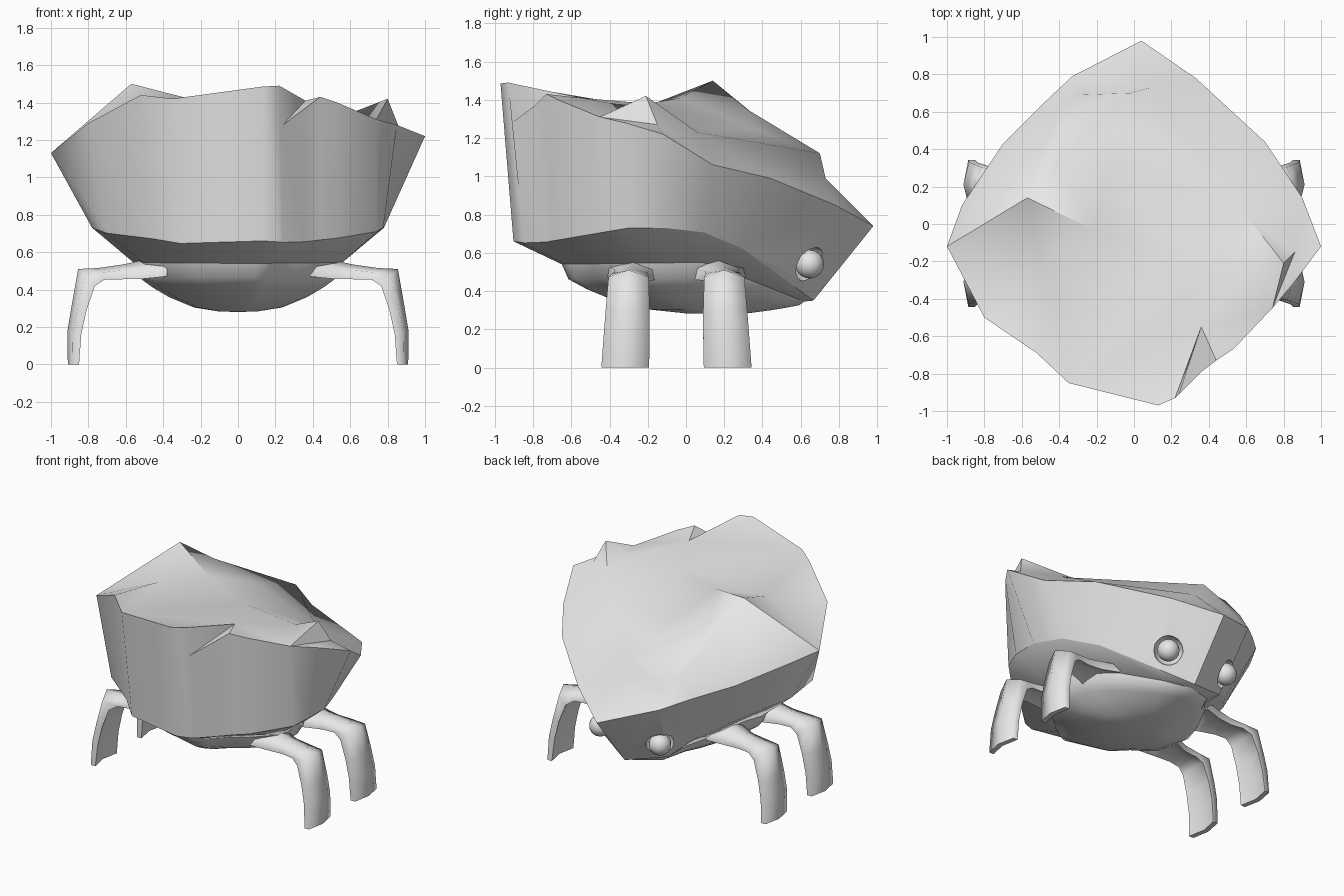
import bpy, bmesh
from math import radians
from mathutils import Vector
from mathutils.bvhtree import BVHTree
from mathutils.geometry import delaunay_2d_cdt

cube = bpy.data.objects.get("Cube")
if cube:
    bpy.data.objects.remove(cube)

grey = bpy.data.materials.new("plain grey")
grey.use_nodes = True
grey.diffuse_color = (0.8, 0.8, 0.8, 1)
grey.node_tree.nodes["Principled BSDF"].inputs["Base Color"].default_value = grey.diffuse_color


def make(name, verts, faces):
    bm = bmesh.new()
    vs = [bm.verts.new(v) for v in verts]
    for f in faces:
        bm.faces.new([vs[i] for i in f])
    bmesh.ops.recalc_face_normals(bm, faces=bm.faces)
    me = bpy.data.meshes.new(name)
    bm.to_mesh(me)
    bm.free()
    ob = bpy.data.objects.new(name, me)
    bpy.context.collection.objects.link(ob)
    me.materials.append(grey)
    return ob


def activate(ob):
    bpy.ops.object.select_all(action='DESELECT')
    ob.select_set(True)
    bpy.context.view_layer.objects.active = ob


def smooth(ob, angle):
    activate(ob)
    bpy.ops.object.shade_smooth_by_angle(angle=radians(angle))


def bridge(a, b, n):
    return [(a + i, a + (i + 1) % n, b + (i + 1) % n, b + i) for i in range(n)]


def lerp_table(table, t):
    if t <= table[0][0]:
        return table[0][1]
    for (a, va), (b, vb) in zip(table, table[1:]):
        if t <= b:
            return va + (vb - va) * (t - a) / (b - a)
    return table[-1][1]


# Heights of the wall's lower edge and of the belly's rim, from front to back
edge_z = [(-.9, .66), (-.8, .645), (-.3, .73), (0, .73), (.2, .68), (.39, .565), (.66, .35)]
belly_z = [(-.65, .54), (.1, .55), (.62, .345)]

# Shell: broken rim, creased top, flared wall and sloping underside
rim = [(.13, -.97, 1.485), (.22, -.93, 1.49), (.24, -.91, 1.28), (.36, -.79, 1.37),
       (.44, -.73, 1.43), (.53, -.67, 1.4), (.74, -.45, 1.31), (.85, -.32, 1.28),
       (1, -.12, 1.22), (.9, .14, 1.06), (.7, .44, .99), (.33, .78, .85),
       (.04, .98, .74), (-.33, .79, .86), (-.5, .63, .93), (-.7, .43, 1),
       (-.92, .1, 1.1), (-1, -.12, 1.13), (-.8, -.5, 1.29), (-.52, -.69, 1.44),
       (-.35, -.85, 1.42)]
creases = {"peak": (-.57, .14, 1.5), "ridge": (-.5, .36, 1.32), "corner": (-.38, .64, 1.05),
           "crest": (-.42, .32, 1.35), "step": (-.02, .7, 1.12), "foot": (.09, .73, .99),
           "foot_end": (-.3, .69, .98), "side": (.59, .06, 1.23),
           "spike": (.8, -.21, 1.42), "spike_foot": (.86, -.15, 1.27),
           "spike_base": (.62, -.22, 1.35), "notch": (.36, -.55, 1.41),
           "hollow": (-.22, -.03, 1.41), "dip": (-.5, -.22, 1.36),
           "floor": (.2, -.2, 1.38), "slope": (-.1, .35, 1.25)}
n = len(rim)
index = {k: n + i for i, k in enumerate(creases)}
top = rim + list(creases.values())
lines = [("peak", "ridge"), ("ridge", "corner"), ("corner", "step"), ("step", "side"),
         ("side", "spike"), ("step", "foot"), ("step", "foot_end"), ("foot", "foot_end"),
         ("peak", "hollow"), ("peak", "crest"), ("crest", "step"), ("peak", "dip"),
         ("spike", "spike_foot"), ("spike", "spike_base")]
edges = [(i, (i + 1) % n) for i in range(n)]
edges += [(index[a], index[b]) for a, b in lines]
edges += [(index["peak"], 17), (index["notch"], 2), (index["notch"], 1),
          (index["spike"], 6), (index["spike_foot"], 6)]
cdt = delaunay_2d_cdt([Vector(p[:2]) for p in top], edges, [], 1, 1e-5)
faces = [tuple(cdt[3][v][0] for v in f) for f in cdt[2]]

lower, inner = [], []
for x, y, z in rim:
    flare = lerp_table([(-.45, 1 if x > 0 else .88), (-.12, .78)], y)
    lx = max(-.78, min(.78, x * flare))
    ly = y * lerp_table([(-.1, .93), (.1, .67), (.63, .67), (.79, .73), (.98, .68)], y)
    lower.append((lx, ly, lerp_table(edge_z, ly)))
    ix, iy = lx * .72, ly * (.72 if ly < 0 else .93)
    inner.append((ix, iy, lerp_table(belly_z, iy)))
a = len(top)
faces += bridge(0, a, n) + bridge(a, a + n, n) + [tuple(range(a + n, a + 2 * n))]
shell = make("shell", top + lower + inner, faces)

# Eyes sitting in round sockets cut in the back of the wall
bm = bmesh.new()
bm.from_mesh(shell.data)
tree = BVHTree.FromBMesh(bm)
bm.free()
for side, label in ((1, "left"), (-1, "right")):
    spot, normal, _, _ = tree.find_nearest(Vector((.265 * side, .68, .52)))
    bpy.ops.mesh.primitive_uv_sphere_add(segments=12, ring_count=8, radius=.1, location=spot)
    cutter = bpy.context.object
    cutter.name = label + "_socket_cutter"
    cutter.hide_render = True
    activate(shell)
    mod = shell.modifiers.new("socket", 'BOOLEAN')
    mod.operation = 'DIFFERENCE'
    mod.solver = 'EXACT'
    mod.object = cutter
    bpy.ops.object.modifier_apply(modifier=mod.name)
    bpy.data.objects.remove(cutter)
    bpy.ops.mesh.primitive_uv_sphere_add(segments=16, ring_count=10, radius=.075, location=spot)
    eye = bpy.context.object
    eye.name = label + "_eye"
    eye.data.materials.append(grey)
    smooth(eye, 60)
smooth(shell, 46)

# Keep the wall's lower edge crisp
corners = [Vector(p) for p in lower]
on_edge = [any((v.co - c).length < .001 for c in corners) for v in shell.data.vertices]
for e in shell.data.edges:
    if all(on_edge[i] for i in e.vertices):
        e.use_edge_sharp = True

# Belly: bowl hanging from the shell's underside, lowest towards the back
verts, faces = [], []
rings = ((1, 0), (.95, .3), (.82, .5), (.66, .7), (.42, .91), (.18, .99))
for s, t in rings:
    verts += [(x * s, y * s + .15 * t * (1 - s), z + (.28 - z) * t) for x, y, z in inner]
for r in range(len(rings) - 1):
    faces += bridge(r * n, (r + 1) * n, n)
faces += [tuple(range(n)), tuple(range(len(verts) - n, len(verts)))]
smooth(make("belly", verts, faces), 55)

# Legs: bent channel straps (outer x, z, inner x, z, half width, offset along y)
sections = [(.38, .56, .38, .47, .17, .19), (.5, .56, .51, .457, .11, .22),
            (.61, .535, .62, .455, .085, .235), (.75, .515, .71, .455, .09, .245),
            (.855, .51, .765, .42, .105, .25), (.89, .31, .81, .29, .115, .255),
            (.912, .18, .838, .16, .12, .26), (.91, 0, .85, 0, .125, .268)]
outline = [(0, 0), (.4, 1), (1, 1), (.6, 0), (1, -1), (.4, -1)]
m = len(outline)
for side, label in ((1, "left"), (-1, "right")):
    for end, place in ((1, "back"), (-1, "front")):
        verts = []
        for ox, oz, ix, iz, w, off in sections:
            for depth, across in outline:
                verts.append((side * (ox + (ix - ox) * depth), -.05 + end * off + across * w,
                              oz + (iz - oz) * depth))
        faces = [tuple(range(m)), tuple(range(len(verts) - m, len(verts)))]
        for r in range(len(sections) - 1):
            faces += bridge(m * r, m * r + m, m)
        smooth(make(label + "_" + place + "_leg", verts, faces), 80)
